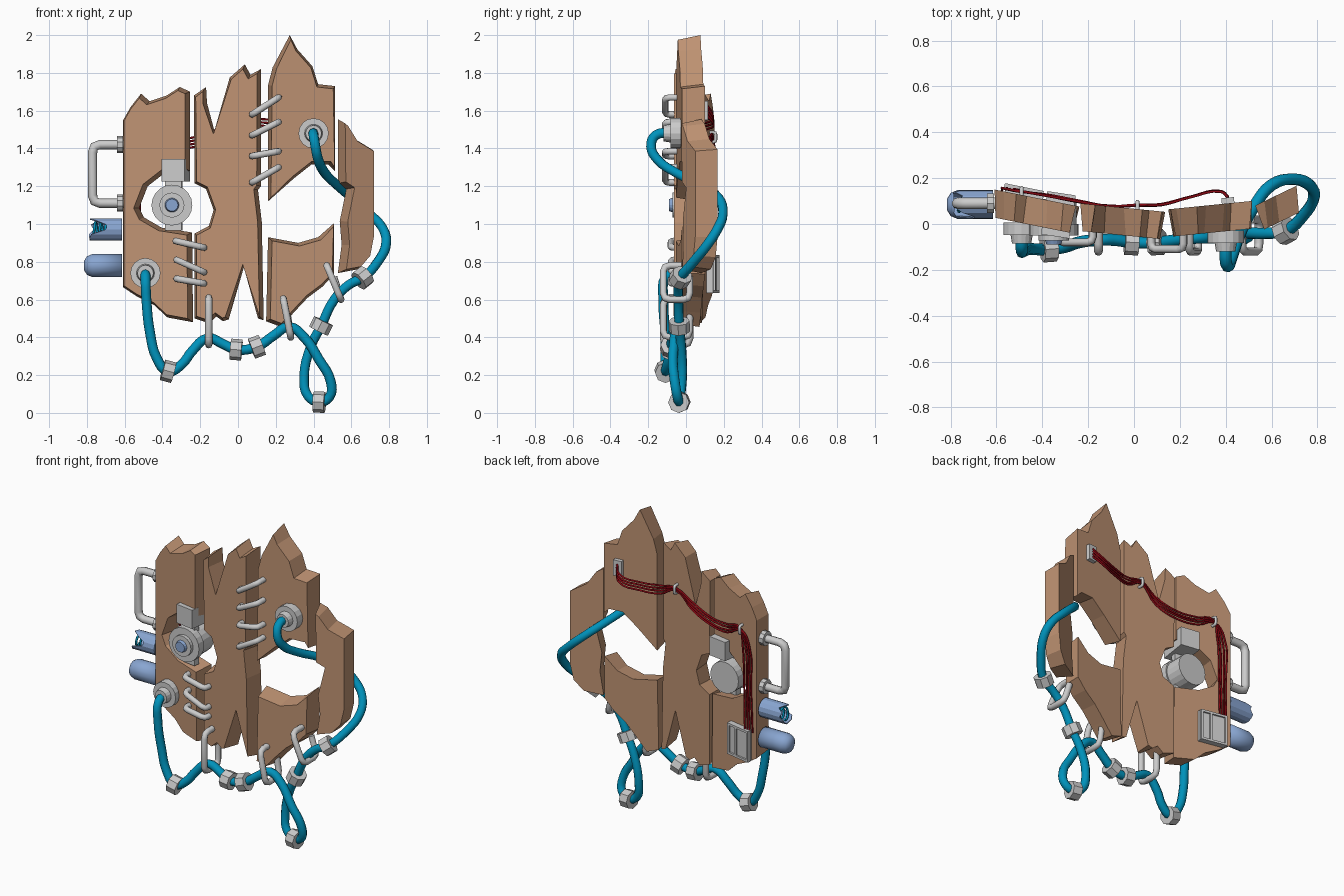
import bpy, bmesh, math, random
from mathutils import Vector as V

if "Cube" in bpy.data.objects:
    bpy.data.objects.remove(bpy.data.objects["Cube"])

random.seed(4)


def mat(name, r, g, b):
    m = bpy.data.materials.new(name)
    m.diffuse_color = (r, g, b, 1)
    m.use_nodes = True
    m.node_tree.nodes["Principled BSDF"].inputs["Base Color"].default_value = m.diffuse_color
    return m


WOOD = mat("wood", .52, .29, .17)
BLUE = mat("blue_cable", 0, .29, .5)
GLASS = mat("pale_blue", .25, .38, .64)
RED = mat("red_wire", .25, .002, .006)


def add_mesh(name, me, m=None, smooth=False):
    ob = bpy.data.objects.new(name, me)
    bpy.context.collection.objects.link(ob)
    if m:
        me.materials.clear()
        me.materials.append(m)
    for p in me.polygons:
        p.use_smooth = smooth
    return ob


def tube(name, pts, r, m=None, res=1, curved=True, steps=4):
    cu = bpy.data.curves.new(name, 'CURVE')
    cu.dimensions = '3D'
    cu.bevel_depth, cu.bevel_resolution, cu.use_fill_caps = r, res, True
    cu.resolution_u = steps
    s = cu.splines.new('BEZIER' if curved else 'POLY')
    arr = s.bezier_points if curved else s.points
    arr.add(len(pts) - 1)
    for q, p in zip(arr, pts):
        if curved:
            q.co = p
            q.handle_left_type = q.handle_right_type = 'AUTO'
        else:
            q.co = (*p, 1)
    tmp = bpy.data.objects.new(name + "_tmp", cu)
    bpy.context.collection.objects.link(tmp)
    dg = bpy.context.evaluated_depsgraph_get()
    me = bpy.data.meshes.new_from_object(tmp.evaluated_get(dg))
    bpy.data.objects.remove(tmp)
    return add_mesh(name, me, m, True)


def bent_rod(name, pts, r, c=.035):
    # rod with rounded corners
    pts = [V(p) for p in pts]
    out = [pts[0]]
    for a, p, b in zip(pts, pts[1:], pts[2:]):
        u, v = p + (a - p).normalized() * c, p + (b - p).normalized() * c
        out += [u, (u + v + 2 * p) / 4, v]
    return tube(name, out + [pts[-1]], r, res=2, curved=False)


def cyl(name, p, axis, r, depth, n=16, m=None, r2=None):
    bm = bmesh.new()
    bmesh.ops.create_cone(bm, cap_ends=True, segments=n, radius1=r,
                          radius2=r if r2 is None else r2, depth=depth)
    me = bpy.data.meshes.new(name)
    bm.to_mesh(me)
    ob = add_mesh(name, me, m)
    ob.location = p
    ob.rotation_euler = V(axis).to_track_quat('Z', 'Y').to_euler()
    return ob


def box(name, p, size, rz=0, m=None):
    bm = bmesh.new()
    bmesh.ops.create_cube(bm, size=1)
    bmesh.ops.scale(bm, vec=size, verts=bm.verts)
    me = bpy.data.meshes.new(name)
    bm.to_mesh(me)
    ob = add_mesh(name, me, m)
    ob.location, ob.rotation_euler = p, (0, 0, rz)
    return ob


def plank(name, pts, x0, y0, slope, t=.12, inset=.016):
    # jagged board: smaller front outline lofted to the full back outline
    n = len(pts)
    P = [V(p) for p in pts]
    bm = bmesh.new()
    front, back = [], []
    for i, p in enumerate(P):
        d1, d2 = (p - P[i - 1]).normalized(), (P[(i + 1) % n] - p).normalized()
        n1, n2 = V((d1.y, -d1.x)), V((d2.y, -d2.x))
        f = p + (n1 + n2) * inset / max(.6, 1 + n1.dot(n2))
        front.append(bm.verts.new((f.x, y0 + slope * (f.x - x0), f.y)))
        back.append(bm.verts.new((p.x - slope * t * .5, y0 + slope * (p.x - x0) + t, p.y)))
    bm.faces.new(front)
    bm.faces.new(back[::-1])
    for i in range(n):
        j = (i + 1) % n
        bm.faces.new((front[i], back[i], back[j], front[j]))
    bmesh.ops.recalc_face_normals(bm, faces=bm.faces)
    me = bpy.data.meshes.new(name)
    bm.to_mesh(me)
    return add_mesh(name, me, WOOD)


# wooden boards
plank("left_board", [(-.62, 1.55), (-.58, 1.62), (-.525, 1.69), (-.48, 1.65), (-.39, 1.68), (-.32, 1.725),
      (-.265, 1.7), (-.265, 1.28), (-.4, 1.27), (-.49, 1.2), (-.535, 1.085), (-.51, 1.035), (-.415, .98),
      (-.255, .955), (-.25, .48), (-.385, .505), (-.455, .57), (-.545, .615), (-.62, .665)], -.62, .03, -.2)
plank("middle_board", [(-.24, 1.68), (-.175, 1.725), (-.17, 1.64), (-.13, 1.49), (-.05, 1.775), (.03, 1.845),
      (.06, 1.79), (.115, 1.82), (.115, 1.2), (.1, 1.18), (.12, 1.01), (.13, .49), (.1, .5), (.025, .77),
      (-.055, .495), (-.085, .485), (-.12, .51), (-.16, .475), (-.235, .5), (-.235, .95), (-.16, .99),
      (-.135, 1.075), (-.175, 1.185), (-.235, 1.215)], -.24, -.03, -.1)
plank("upper_right_board", [(.165, 1.735), (.19, 1.83), (.28, 2), (.32, 1.925), (.4, 1.835), (.43, 1.74),
      (.52, 1.73), (.52, 1.28), (.485, 1.315), (.395, 1.315), (.3, 1.24), (.165, 1.12)], .165, -.055, .1)
plank("lower_right_board", [(.165, .93), (.325, .9), (.43, .93), (.515, 1.005), (.515, .735), (.455, .67),
      (.375, .61), (.3, .53), (.235, .455), (.155, .485)], .165, -.055, .1)
plank("outer_right_board", [(.555, 1.555), (.595, 1.53), (.645, 1.45), (.735, 1.395), (.735, .93), (.715, .825),
      (.66, .76), (.555, .74), (.575, .89), (.565, 1.015), (.6, 1.185), (.555, 1.215)], .575, -.02, .48, .11)

# long blue cable
cable = [(-.49, -.04, .74), (-.49, -.105, .72), (-.485, -.12, .6), (-.465, -.11, .42), (-.43, -.11, .29),
         (-.37, -.11, .22), (-.3, -.1, .255), (-.24, -.08, .33), (-.16, -.07, .395), (-.08, -.07, .365),
         (-.01, -.08, .335), (.1, -.08, .35), (.19, -.07, .41), (.27, -.06, .455), (.35, -.06, .4),
         (.43, -.07, .28), (.49, -.06, .17), (.485, -.045, .085), (.43, -.035, .057), (.37, -.03, .09),
         (.35, -.02, .19), (.385, -.025, .35), (.44, -.035, .46), (.51, -.04, .6), (.59, -.04, .68),
         (.66, -.03, .715), (.74, .04, .8), (.785, .12, .9), (.765, .17, .98), (.7, .195, 1.05),
         (.6, .17, 1.14), (.52, .07, 1.21), (.46, -.05, 1.27), (.425, -.15, 1.34), (.41, -.185, 1.41),
         (.4, -.16, 1.47), (.4, -.06, 1.48)]
tube("blue_cable", cable, .026, BLUE, 2)
for i in (5, 10, 11, 18, 22, 25):
    cyl("cable_ring", cable[i], V(cable[i + 1]) - V(cable[i - 1]), .056, .06, 8)

# cable sockets
for x, y, z in ((-.49, .0, .74), (.4, -.035, 1.48)):
    cyl("socket_plate", (x, y - .02, z), (0, -1, 0), .08, .055)
    cyl("socket_collar", (x, y - .055, z), (0, -1, 0), .052, .06, r2=.042)

# stitches across the board gaps
for x1, z1, x2, z2, y in ((-.33, .91, -.18, .875, -.08), (-.325, .81, -.18, .745, -.08),
                          (-.325, .71, -.18, .685, -.08), (.075, 1.58, .215, 1.67, -.11),
                          (.075, 1.47, .215, 1.54, -.11), (.075, 1.36, .215, 1.385, -.11),
                          (.075, 1.22, .215, 1.3, -.11)):
    bent_rod("stitch", [(x1, .02, z1), (x1, y, z1), (x2, y, z2), (x2, .02, z2)], .018, .025)

# hooks holding the cable below the boards
for xa, za, xb, zb in ((-.155, .61, -.155, .36), (.24, .605, .28, .4), (.47, .78, .545, .6)):
    bent_rod("cable_hook", [(xa, .02, za), (xa, -.12, za), (xb, -.12, zb), (xb, .02, zb),
                            (xb * .5 + xa * .5, .02, zb * .5 + za * .5 + .03)], .019)

# side handle
bent_rod("side_handle", [(-.6, .09, 1.42), (-.77, .09, 1.42), (-.77, .09, 1.11), (-.6, .09, 1.11)], .025, .04)
for z in (1.42, 1.11):
    cyl("handle_foot", (-.625, .09, z), (1, 0, 0), .045, .03, 10)


def revolve(name, prof, p, m, jag=0, n=14):
    # shell along -x from (length, radius) pairs, with optional broken end
    bm = bmesh.new()
    rings = []
    for k, (d, r) in enumerate(prof):
        ring = []
        for i in range(n):
            a = 2 * math.pi * i / n
            dd = d
            if jag and k == len(prof) - 1:
                dd -= random.uniform(0, jag) * (1 if math.sin(a) > -.3 else .15)
            ring.append(bm.verts.new((-dd, r * math.cos(a), r * math.sin(a))))
        rings.append(ring)
    for a, b in zip(rings, rings[1:]):
        for i in range(n):
            bm.faces.new((a[i], a[(i + 1) % n], b[(i + 1) % n], b[i]))
    bm.faces.new(rings[0])
    if not jag:
        bm.faces.new(rings[-1])
    bmesh.ops.recalc_face_normals(bm, faces=bm.faces)
    me = bpy.data.meshes.new(name)
    bm.to_mesh(me)
    ob = add_mesh(name, me, m, not jag)
    ob.location = p
    if jag:
        s = ob.modifiers.new("thickness", 'SOLIDIFY')
        s.thickness = .006
    return ob


# bulbs on the left side: one whole, one broken with a filament
revolve("whole_bulb", [(0, .063), (.155, .063), (.185, .05), (.2, .025)], (-.615, .085, .78), GLASS)
revolve("broken_bulb", [(0, .06), (.08, .06), (.175, .06)], (-.615, .085, .97), GLASS, .11)
tube("bulb_filament", [(-.63 - .0042 * i, .085 + .03 * math.cos(i * .9), .97 + .04 * math.sin(i * .9))
                       for i in range(35)], .007, BLUE, 1, steps=2)

# round lens unit in the left opening
ex, ez = -.35, 1.1
box("lens_bracket", (ex + .01, .01, 1.11), (.09, .04, .29), -.15)
box("lens_box", (-.33, .04, 1.285), (.125, .19, .12), -.15)
cyl("lens_body", (ex, .05, ez), (0, -1, 0), .1, .12, 20)
cyl("lens_rim", (ex, -.025, ez), (0, -1, 0), .108, .05, 20)
cyl("lens_collar", (ex, -.055, ez), (0, -1, 0), .066, .035, 20)
cyl("lens_glass", (ex, -.075, ez), (0, -1, 0), .042, .03, 16, GLASS, .032)

# control box on the back
rz = -.2
box("control_box", (-.48, .125, .735), (.17, .05, .2), rz)
for dx, w in ((-.078, .014), (.02, .014), (.078, .014)):
    box("box_frame", (-.48 + dx, .15 - dx * .2, .735), (w, .022, .2), rz)
for dz in (-.093, .093):
    box("box_frame", (-.48, .15, .735 + dz), (.17, .022, .014), rz)

# red wires across the back, with their plate and clips
box("wire_plate", (.41, .095, 1.6), (.055, .04, .1), .1)
route = [(.41, .115, 1.6), (.38, .14, 1.56), (.24, .115, 1.53), (.12, .085, 1.53), (.015, .08, 1.56),
         (-.1, .08, 1.48), (-.25, .1, 1.43), (-.38, .125, 1.43), (-.49, .14, 1.46), (-.53, .15, 1.38),
         (-.545, .152, 1.1), (-.55, .15, .82)]
for k in range(4):
    pts = []
    for i, p in enumerate(route):
        g = .006 if i in (4, 8) else .017
        o = (k - 1.5) * g
        pts.append((p[0] + (o if i > 7 else 0), p[1] + random.uniform(-.004, .004), p[2] + (o if i < 9 else 0)))
    tube("red_wire", pts, .006, RED, 1)
for x, y, z in ((.015, .06, 1.56), (-.49, .12, 1.46)):
    bent_rod("wire_clip", [(x, y - .02, z + .025), (x, y + .037, z + .025), (x, y + .037, z - .025),
                           (x, y - .02, z - .025)], .009, .012)
